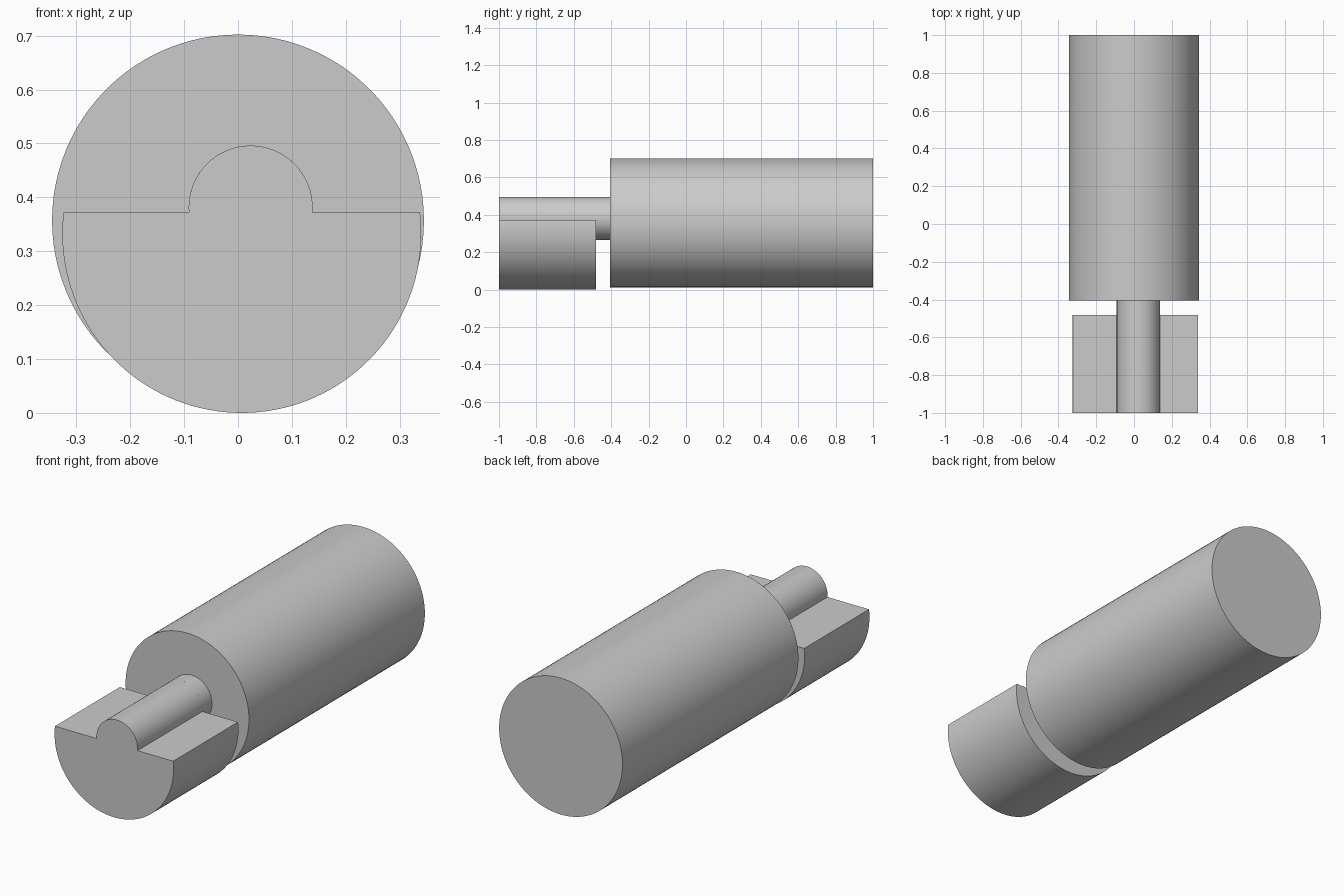
import bpy, bmesh, math

cube = bpy.data.objects.get("Cube")
if cube:
    bpy.data.objects.remove(cube, do_unlink=True)

grey = bpy.data.materials.new("plain grey")
grey.use_nodes = True
colour = (0.6, 0.6, 0.6, 1)
grey.diffuse_color = colour
grey.node_tree.nodes["Principled BSDF"].inputs["Base Color"].default_value = colour


def arc(cx, cz, r, start, end, steps):
    """Points on an arc in the x-z plane, both ends included."""
    angles = [start + (end - start) * i / steps for i in range(steps + 1)]
    return [(cx + r * math.cos(a), cz + r * math.sin(a)) for a in angles]


def extrude(name, profile, y0, y1):
    """Closed x-z profile extruded along y."""
    bm = bmesh.new()
    face = bm.faces.new([bm.verts.new((x, y0, z)) for x, z in profile])
    result = bmesh.ops.extrude_face_region(bm, geom=[face], use_keep_orig=True)
    moved = [v for v in result["geom"] if isinstance(v, bmesh.types.BMVert)]
    bmesh.ops.translate(bm, verts=moved, vec=(0, y1 - y0, 0))
    bmesh.ops.recalc_face_normals(bm, faces=bm.faces)
    mesh = bpy.data.meshes.new(name)
    bm.to_mesh(mesh)
    bm.free()
    mesh.materials.append(grey)
    obj = bpy.data.objects.new(name, mesh)
    bpy.context.collection.objects.link(obj)
    bpy.ops.object.select_all(action="DESELECT")
    obj.select_set(True)
    bpy.context.view_layer.objects.active = obj
    bpy.ops.object.shade_smooth_by_angle(angle=math.radians(30))
    return obj


def circle(cx, cz, r, steps=96):
    return arc(cx, cz, r, 0, math.tau, steps)[:-1]


front, head_back, body_front, back = -1, -0.482, -0.405, 1
flat_z = 0.372
shaft = (0.0235, 0.381, 0.115)
block = (0.007, 0.333, 0.333)

# Large cylinder at the back
extrude("main_body", circle(0, 0.357, 0.345), body_front, back)

# Half-round block with the shaft rising out of its flat top
a = math.asin((flat_z - block[1]) / block[2])
b = math.asin((flat_z - shaft[1]) / shaft[2])
profile = arc(*block, math.pi - a, math.tau + a, 72) + arc(*shaft, b, math.pi - b, 48)
extrude("half_round_head", profile, front, head_back)

# Shaft bridging the gap to the body
extrude("shaft_neck", circle(*shaft), head_back, body_front)
